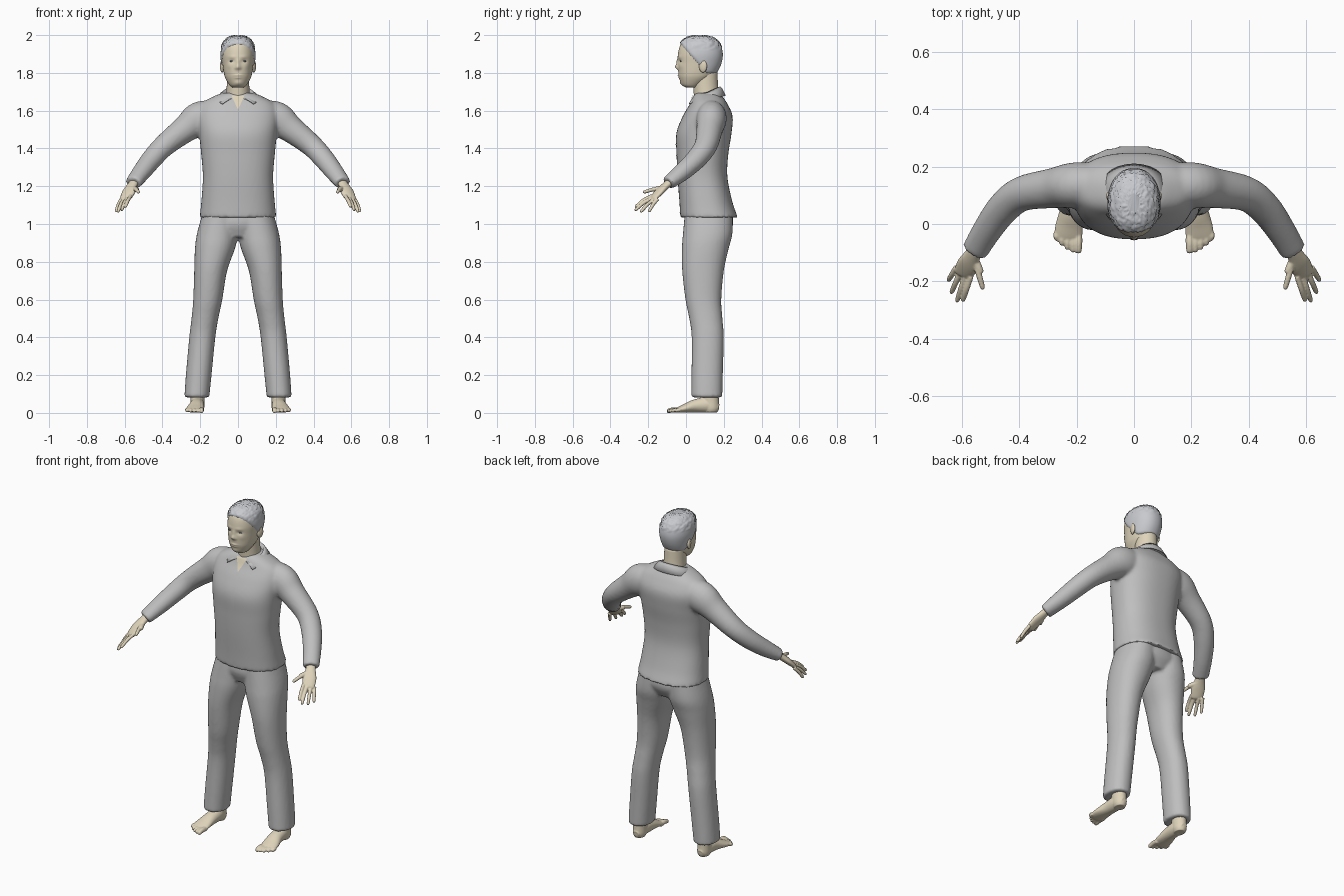
import bpy, bmesh, math, random
from mathutils import Vector

random.seed(4)
if "Cube" in bpy.data.objects:
    bpy.data.objects.remove(bpy.data.objects["Cube"])


def material(name, rgb):
    m = bpy.data.materials.new(name)
    m.use_nodes = True
    m.diffuse_color = (*rgb, 1)
    m.node_tree.nodes["Principled BSDF"].inputs["Base Color"].default_value = (*rgb, 1)
    return m


cloth = material("grey cloth", (0.52, 0.52, 0.52))
hair_mat = material("pale grey hair", (0.58, 0.59, 0.62))
skin = material("beige skin", (0.74, 0.66, 0.50))
eye_mat = material("slate eyes", (0.16, 0.18, 0.22))


def smooth_path(points, steps):
    """Catmull-Rom interpolation of tuples."""
    pts = [Vector(p) for p in points]
    pts = [pts[0] * 2 - pts[1]] + pts + [pts[-1] * 2 - pts[-2]]
    out = []
    for a, b, c, d in zip(pts, pts[1:], pts[2:], pts[3:]):
        for i in range(steps):
            t = i / steps
            out.append((b * 2 + (c - a) * t + (a * 2 - b * 5 + c * 4 - d) * t * t
                        + (b * 3 - a - c * 3 + d) * t ** 3) / 2)
    return out + [pts[-2]]


def loft(bm, rings, level=True, segs=32, steps=5, power=2.0):
    """Skin rings of (x, y, z, width, depth); level rings stay horizontal."""
    path = smooth_path(rings, steps)
    centres = [Vector(p[:3]) for p in path]
    rows = []
    for i, p in enumerate(path):
        u, v = Vector((1, 0, 0)), Vector((0, 1, 0))
        if not level:
            t = centres[min(i + 1, len(path) - 1)] - centres[max(i - 1, 0)]
            u = t.cross(Vector((0, 0, 1))).normalized()
            v = u.cross(t).normalized()
        row = []
        for k in range(segs):
            a = math.tau * k / segs
            c, s = math.cos(a), math.sin(a)
            cu = math.copysign(abs(c) ** (2 / power), c) * p[3]
            sv = math.copysign(abs(s) ** (2 / power), s) * p[4]
            row.append(bm.verts.new(centres[i] + u * cu + v * sv))
        rows.append(row)
    for r0, r1 in zip(rows, rows[1:]):
        for k in range(segs):
            n = (k + 1) % segs
            bm.faces.new((r0[k], r0[n], r1[n], r1[k]))
    bm.faces.new(rows[0][::-1])
    bm.faces.new(rows[-1])


def finger(bm, a, b, r, arch=0.0):
    a, b = Vector(a), Vector(b)
    mid = a.lerp(b, 0.5) + Vector((0, 0, arch))
    loft(bm, [(*a, r, r), (*mid, r, r), (*a.lerp(b, 0.9), r * 0.85, r * 0.85),
              (*b, r * 0.4, r * 0.4)], level=False, segs=12, steps=4)


def finish(name, bm, mat, voxel=0, relax=0):
    bmesh.ops.recalc_face_normals(bm, faces=bm.faces)
    me = bpy.data.meshes.new(name)
    bm.to_mesh(me)
    bm.free()
    me.materials.append(mat)
    me.shade_smooth()
    ob = bpy.data.objects.new(name, me)
    bpy.context.collection.objects.link(ob)
    if voxel:
        mod = ob.modifiers.new("Fuse", 'REMESH')
        mod.mode, mod.voxel_size, mod.use_smooth_shade = 'VOXEL', voxel, True
        mod = ob.modifiers.new("Relax", 'SMOOTH')
        mod.factor, mod.iterations = 0.5, relax
    return ob


def sided(points, s):
    return [(p[0] * s, *p[1:]) for p in points]


# Shirt: torso and both sleeves fused
bm = bmesh.new()
loft(bm, [(0, .122, 1.035, .203, .152), (0, .105, 1.12, .194, .14), (0, .087, 1.25, .186, .132),
          (0, .087, 1.37, .195, .137), (0, .095, 1.48, .206, .146), (0, .115, 1.57, .216, .132),
          (0, .12, 1.635, .195, .1), (0, .115, 1.675, .13, .078), (0, .115, 1.695, .08, .06)],
     segs=64, power=2.35)
for s in (1, -1):
    loft(bm, sided([(.09, .135, 1.575, .07, .075), (.2, .135, 1.557, .08, .092),
                    (.28, .125, 1.502, .07, .072), (.39, .105, 1.415, .061, .059),
                    (.455, .055, 1.345, .057, .054), (.51, -.02, 1.275, .051, .047),
                    (.555, -.095, 1.217, .046, .036)], s), level=False)
shirt = finish("shirt", bm, cloth, 0.009, 6)

# Trousers: hips and both legs fused
bm = bmesh.new()
loft(bm, [(0, .115, .93, .15, .1), (0, .12, 1.0, .2, .13), (0, .12, 1.08, .17, .12)], segs=48)
for s in (1, -1):
    loft(bm, sided([(.218, .11, .082, .066, .082), (.208, .112, .2, .068, .083),
                    (.189, .115, .4, .069, .085), (.175, .105, .5, .071, .088),
                    (.16, .092, .6, .077, .095), (.145, .09, .75, .087, .11),
                    (.122, .102, .87, .106, .124), (.108, .115, .95, .109, .131),
                    (.09, .12, 1.06, .097, .126)], s), power=2.15)
finish("trousers", bm, cloth, 0.009, 4)

# Hands: palm, four fingers and thumb
bm = bmesh.new()
knuckles = [(.568, -.183, 1.148), (.587, -.178, 1.138), (.604, -.166, 1.132), (.618, -.150, 1.132)]
tips = [(.597, -.270, 1.090), (.617, -.272, 1.072), (.637, -.242, 1.063), (.647, -.198, 1.064)]
for s in (1, -1):
    loft(bm, sided([(.54, -.07, 1.235, .026, .02), (.56, -.105, 1.205, .028, .019),
                    (.577, -.14, 1.172, .038, .018), (.593, -.17, 1.14, .034, .014),
                    (.598, -.18, 1.13, .026, .008)], s), level=False)
    for a, b in zip(sided(knuckles, s), sided(tips, s)):
        finger(bm, a, b, 0.0098, 0.006)
    base, joint, tip = sided([(.556, -.12, 1.19), (.532, -.172, 1.182), (.525, -.228, 1.168)], s)
    finger(bm, base, joint, 0.014)
    finger(bm, base, tip, 0.0105, 0.004)
finish("hands", bm, skin, 0.0035, 2)

# Feet: ankle, foot and five toes
bm = bmesh.new()
for s in (1, -1):
    loft(bm, sided([(.215, .125, .14, .04, .046), (.215, .128, .07, .037, .046),
                    (.215, .133, .025, .036, .042), (.215, .133, .003, .028, .034)], s))
    loft(bm, sided([(.215, .172, .026, .02, .02), (.215, .12, .041, .036, .04),
                    (.218, .05, .037, .04, .035), (.226, -.01, .023, .048, .022),
                    (.229, -.045, .015, .048, .014), (.229, -.06, .012, .042, .008)], s), level=False)
    for i in range(5):
        x, r = .194 + .019 * i, (.014 if i == 0 else .0105)
        finger(bm, (x * s, -.03, .014), (x * s, -.102 + .003 * i * i, .010), r, 0.004)
finish("feet", bm, skin, 0.004, 2)

# Neck
bm = bmesh.new()
loft(bm, [(0, .115, 1.64, .066, .07), (0, .105, 1.72, .06, .066), (0, .1, 1.81, .058, .066)])
finish("neck", bm, skin)

# Head with sculpted face; bumps are (x, z, spread x, spread z, depth)
skull = [(0, .035, 1.722, .028, .033), (0, .03, 1.735, .045, .05), (0, .048, 1.77, .066, .083),
         (0, .058, 1.8, .075, .098), (0, .069, 1.85, .082, .111), (0, .073, 1.9, .086, .115),
         (0, .073, 1.95, .077, .102), (0, .073, 1.98, .052, .07), (0, .073, 1.99, .02, .03)]
bumps = [(0, 1.832, .011, .013, .015), (0, 1.857, .008, .018, .008), (0, 1.787, .02, .005, .005),
         (0, 1.775, .017, .005, .004), (0, 1.745, .02, .012, .005)]
for s in (1, -1):
    bumps += [(.012 * s, 1.826, .007, .006, .005), (.033 * s, 1.862, .014, .009, -.007),
              (.03 * s, 1.885, .02, .006, .003), (.045 * s, 1.835, .015, .015, .003)]
bm = bmesh.new()
loft(bm, skull, segs=80, steps=8, power=2.15)
for v in bm.verts:
    if v.co.y < 0.03:
        x, z = v.co.x, v.co.z
        v.co.y -= sum(d * math.exp(-((x - bx) / sx) ** 2 - ((z - bz) / sz) ** 2)
                      for bx, bz, sx, sz, d in bumps)
finish("head", bm, skin)

# Hair: enlarged skull that sinks under the skin below a sloping hairline
bm = bmesh.new()
loft(bm, skull, segs=80, steps=8, power=2.15)
middle, hidden = Vector((0, .073, 1.87)), []
for v in bm.verts:
    slope = min(max((v.co.y + .03) / .14, 0), 1)
    above = v.co.z - (1.945 - .155 * slope)
    if above < -.02:
        hidden.append(v)
    lift = -.006 + .013 * min(max(above / .018, 0), 1)
    if v.co.z > 1.925 and above > .01:
        lift += random.uniform(-.003, .004)
    v.co += (v.co - middle).normalized() * lift
bmesh.ops.delete(bm, geom=hidden, context='VERTS')
finish("hair", bm, hair_mat)

# Ears and eyes
for name, mat, pos, size in (("ear", skin, (.084, .09, 1.835), (.011, .021, .033)),
                             ("eye", eye_mat, (.033, -.0275, 1.862), (.012, .004, .0045))):
    for side, s in (("left", 1), ("right", -1)):
        bm = bmesh.new()
        bmesh.ops.create_uvsphere(bm, u_segments=20, v_segments=12, radius=1)
        for v in bm.verts:
            v.co = Vector((v.co.x * size[0], v.co.y * size[1], v.co.z * size[2]))
            if name == "ear":
                v.co.x += .25 * v.co.y
            v.co += Vector((pos[0], pos[1], pos[2]))
            v.co.x *= s
        finish(side + "_" + name, bm, mat)

# Collar: folded band, open at the front with pointed flaps
bm = bmesh.new()
rows = []
for i in range(49):
    t = i / 24 - 1
    a, b = t * math.radians(163), t * math.radians(136)
    inner = Vector((.074 * math.sin(a), .108 + .068 * math.cos(a), 1.655 + .02 * math.cos(a)))
    top = Vector((.08 * math.sin(a), .108 + .074 * math.cos(a), 1.697 + .032 * math.cos(a)))
    low = Vector((.121 * math.sin(b), .11 + (.1 + .032 * t * t) * math.cos(b),
                  1.662 + .018 * math.cos(b) - .012 * t ** 8))
    fold = top.lerp(low, .4) + Vector((0, 0, .006))
    rows.append([bm.verts.new(p) for p in (inner, top, fold, low)])
for r0, r1 in zip(rows, rows[1:]):
    for k in range(3):
        bm.faces.new((r0[k], r1[k], r1[k + 1], r0[k + 1]))
collar = finish("collar", bm, cloth)
collar.modifiers.new("Thickness", 'SOLIDIFY').thickness = 0.005


def chest_patch(name, mat, z0, z1, half_width, offset):
    """Thin strip projected back onto the shirt front."""
    bm = bmesh.new()
    rows = []
    for i in range(25):
        z = z0 + (z1 - z0) * i / 24
        rows.append([bm.verts.new((half_width(z) * k / 3, -.2, z)) for k in range(-3, 4)])
    for r0, r1 in zip(rows, rows[1:]):
        for k in range(6):
            bm.faces.new((r0[k], r0[k + 1], r1[k + 1], r1[k]))
    mod = finish(name, bm, mat).modifiers.new("Wrap", 'SHRINKWRAP')
    mod.target, mod.offset = shirt, offset
    mod.wrap_method, mod.wrap_mode = 'PROJECT', 'ABOVE_SURFACE'
    mod.use_project_y = True


# Open neckline and button strip
chest_patch("neckline", skin, 1.605, 1.678, lambda z: .001 + (z - 1.605) * .45, .004)
chest_patch("button_strip", cloth, 1.045, 1.6, lambda z: .012, .002)
